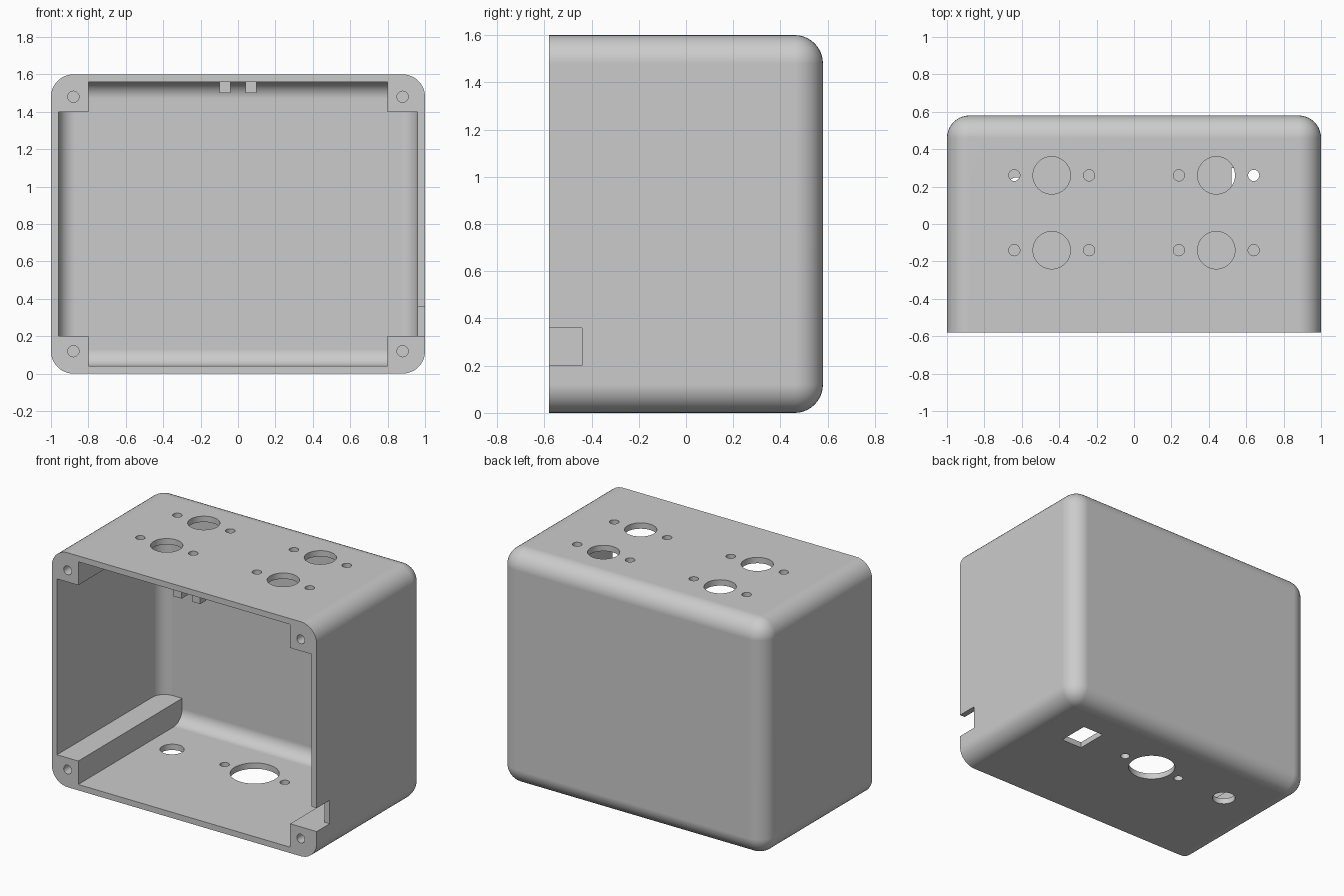
import bpy, bmesh
from mathutils import Matrix, Vector

default = bpy.data.objects.get("Cube")
if default:
    bpy.data.objects.remove(default)

W, D, H = 1.0, 0.58, 1.6      # half width, half depth, height
T, POST = 0.04, 0.2           # wall thickness, corner post size

grey = bpy.data.materials.new("light_grey")
grey.use_nodes = True
grey.diffuse_color = (0.6, 0.6, 0.6, 1)
grey.node_tree.nodes["Principled BSDF"].inputs["Base Color"].default_value = (0.6, 0.6, 0.6, 1)


def finish(name, bm):
    bmesh.ops.recalc_face_normals(bm, faces=bm.faces)
    mesh = bpy.data.meshes.new(name)
    bm.to_mesh(mesh)
    bm.free()
    mesh.materials.append(grey)
    obj = bpy.data.objects.new(name, mesh)
    bpy.context.collection.objects.link(obj)
    return obj


def box(name, lo, hi, radius=0, back_only=False):
    """Box between two corners; rounds all edges except those of the front face."""
    lo, hi = Vector(lo), Vector(hi)
    bm = bmesh.new()
    bmesh.ops.create_cube(bm, size=1)
    for v in bm.verts:
        v.co = [(l + h) / 2 + c * (h - l) for l, h, c in zip(lo, hi, v.co)]
    if radius:
        is_back = lambda v: v.co.y > hi.y - 1e-4
        need = 2 if back_only else 1
        edges = [e for e in bm.edges if sum(map(is_back, e.verts)) >= need]
        bmesh.ops.bevel(bm, geom=edges, offset=radius, segments=10,
                        profile=0.5, affect='EDGES')
    return finish(name, bm)


def drill(center, radius, length, along_y=False, sides=48):
    bm = bmesh.new()
    bmesh.ops.create_cone(bm, cap_ends=True, segments=sides, radius1=radius,
                          radius2=radius, depth=length)
    if along_y:
        bm.transform(Matrix.Rotation(1.5707963, 4, 'X'))
    bm.transform(Matrix.Translation(center))
    return finish("drill", bm)


def cut(target, cutters):
    """Subtract the cutters for good and remove them."""
    for c in cutters:
        mod = target.modifiers.new("cut", 'BOOLEAN')
        mod.operation, mod.solver, mod.object = 'DIFFERENCE', 'EXACT', c
    bpy.context.view_layer.update()
    graph = bpy.context.evaluated_depsgraph_get()
    mesh = bpy.data.meshes.new_from_object(target.evaluated_get(graph))
    target.modifiers.clear()
    target.data = mesh
    for c in cutters:
        bpy.data.objects.remove(c)


# Rounded outer shell, open at the front
shell = box("enclosure_shell", (-W, -D, 0), (W, D, H), 0.12)

# Cavity with the four corner posts left standing
cavity = box("cavity", (-W + T, -D - 0.1, T), (W - T, D - T, H - T), 0.09, True)
posts = []
for sx in (-1, 1):
    for z0, z1 in ((-0.1, POST), (H - POST, H + 0.1)):
        xs = sorted((sx * (W - POST), sx * (W + 0.1)))
        posts.append(box("post", (xs[0], -D - 0.2, z0), (xs[1], D + 0.2, z1)))
cut(cavity, posts)
cutters = [cavity]

# Screw holes in the posts
for x in (-0.88, 0.88):
    for z in (0.12, H - 0.12):
        cutters.append(drill((x, -D, z), 0.03, 0.6, True, 24))

# Four sockets in the top, each with two screw holes
for x in (-0.44, 0.44):
    for y in (-0.14, 0.26):
        cutters.append(drill((x, y, H), 0.1, 0.2))
        for s in (-0.2, 0.2):
            cutters.append(drill((x + s, y, H), 0.03, 0.2, sides=24))

# Openings in the bottom: round socket with screw holes, small hole, slot
cutters.append(drill((0, 0.18, 0), 0.152, 0.2))
for s in (-0.227, 0.227):
    cutters.append(drill((s, 0.18, 0), 0.03, 0.2, sides=24))
cutters.append(drill((-0.62, 0.175, 0), 0.075, 0.2))
cutters.append(box("slot", (0.52, 0.08, -0.1), (0.68, 0.3, 0.1)))

# Cable notch in the left wall
cutters.append(box("notch", (W - T, -D - 0.1, POST), (W + 0.1, -0.44, 0.36)))
cut(shell, cutters)

# Two small tabs under the top wall, just behind the opening
for name, x in (("right_tab", -0.07), ("left_tab", 0.07)):
    box(name, (x - 0.03, -0.55, 1.5), (x + 0.03, -0.49, H - T + 0.01))

# Smooth fillets with crisp edges
bpy.ops.object.select_all(action='DESELECT')
shell.select_set(True)
bpy.context.view_layer.objects.active = shell
bpy.ops.object.shade_smooth_by_angle(angle=0.52)
weighted = shell.modifiers.new("even_shading", 'WEIGHTED_NORMAL')
weighted.keep_sharp = True
